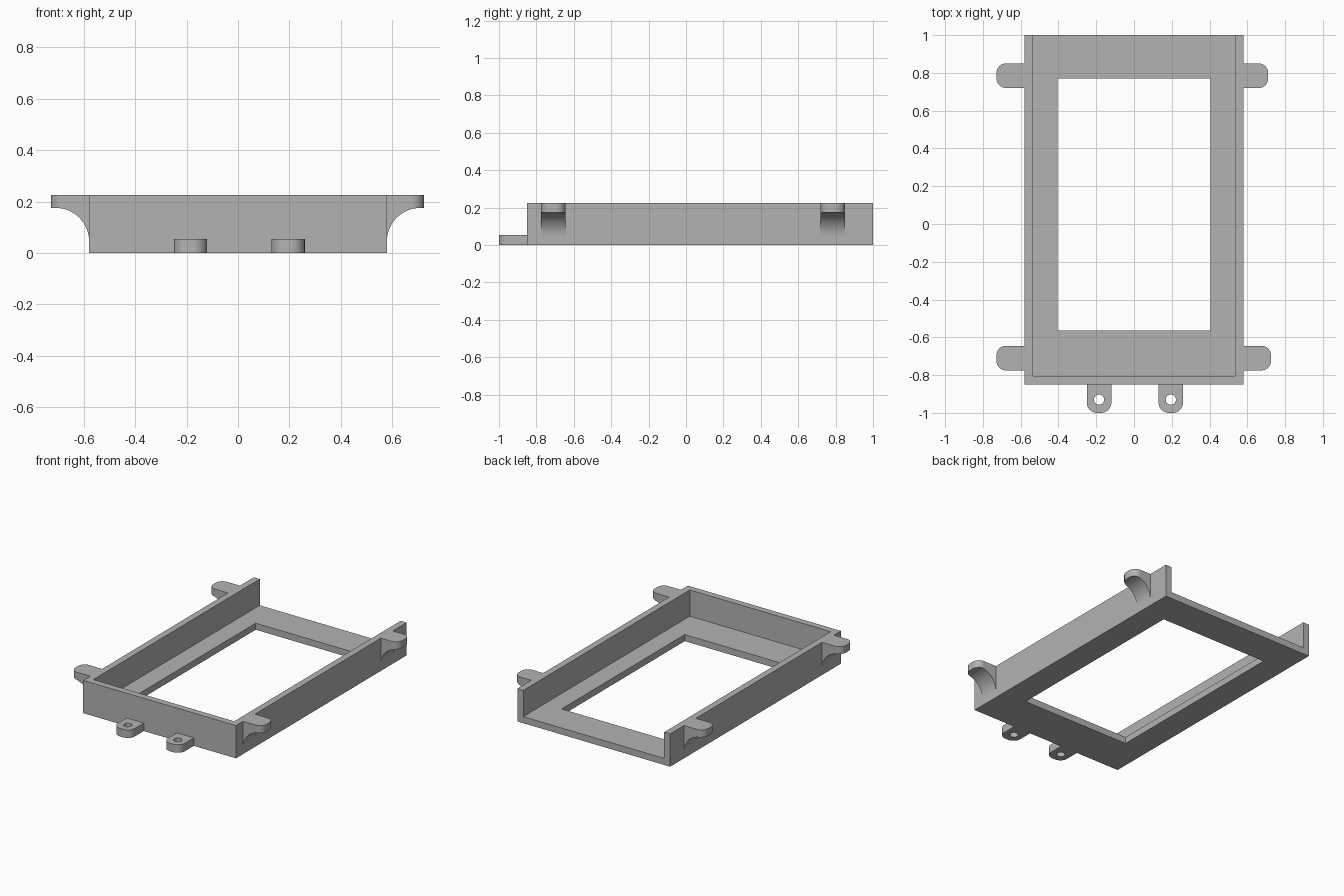
import bpy, bmesh, math

cube = bpy.data.objects.get("Cube")
if cube:
    bpy.data.objects.remove(cube, do_unlink=True)

grey = bpy.data.materials.new("plain grey")
grey.use_nodes = True
GREY = (0.45, 0.45, 0.45, 1)
grey.diffuse_color = GREY
grey.node_tree.nodes["Principled BSDF"].inputs["Base Color"].default_value = GREY

HALF_W, FRONT, BACK, TOP = 0.58, -0.85, 1.0, 0.225
WALL = 0.045


def finish(name, bm):
    bmesh.ops.recalc_face_normals(bm, faces=bm.faces)
    mesh = bpy.data.meshes.new(name)
    bm.to_mesh(mesh)
    bm.free()
    mesh.materials.append(grey)
    obj = bpy.data.objects.new(name, mesh)
    bpy.context.collection.objects.link(obj)
    return obj


def select_only(obj):
    bpy.ops.object.select_all(action='DESELECT')
    obj.select_set(True)
    bpy.context.view_layer.objects.active = obj


def smooth(obj):
    select_only(obj)
    bpy.ops.object.shade_smooth_by_angle(angle=math.radians(30))


def box(name, x, y, z):
    bm = bmesh.new()
    bmesh.ops.create_cube(bm, size=1)
    for v in bm.verts:
        for axis, (lo, hi) in enumerate((x, y, z)):
            v.co[axis] = hi if v.co[axis] > 0 else lo
    return finish(name, bm)


def cut(target, cutter):
    cutter.hide_render = True
    mod = target.modifiers.new("cut", 'BOOLEAN')
    mod.operation, mod.solver, mod.object = 'DIFFERENCE', 'EXACT', cutter
    select_only(target)
    bpy.ops.object.modifier_apply(modifier=mod.name)
    bpy.data.objects.remove(cutter, do_unlink=True)


# Tray: front and side walls, open back, window through the floor
tray = box("tray_body", (-HALF_W, HALF_W), (FRONT, BACK), (0, TOP))
cut(tray, box("cavity_cutter", (WALL - HALF_W, HALF_W - WALL), (FRONT + WALL, BACK + 1), (WALL, 1)))
cut(tray, box("window_cutter", (-0.405, 0.405), (-0.565, 0.77), (-1, 1)))


# Side tabs: rounded end, concave fillet below, lofted outward from the wall
def side_tab(name, side, y, length):
    arc, corner, half, steps = 0.13, 0.05, 0.065, 40
    under = 0.175
    bm = bmesh.new()
    rings = []
    for i in range(steps + 1):
        d = length * (1 - math.cos(math.pi * i / steps)) / 2
        low = under - arc + math.sqrt(max(arc ** 2 - max(arc - d, 0) ** 2, 0))
        over = max(d - (length - corner), 0)
        w = half - corner + math.sqrt(max(corner ** 2 - over ** 2, 0))
        x = side * (HALF_W + d)
        rings.append([bm.verts.new(p) for p in
                      ((x, y - w, low), (x, y + w, low), (x, y + w, TOP), (x, y - w, TOP))])
    for a, b in zip(rings, rings[1:]):
        for k in range(4):
            n = (k + 1) % 4
            bm.faces.new((a[k], a[n], b[n], b[k]))
    bm.faces.new(rings[0])
    bm.faces.new(rings[-1])
    smooth(finish(name, bm))


side_tab("front_left_tab", 1, -0.71, 0.145)
side_tab("front_right_tab", -1, -0.71, 0.148)
side_tab("back_left_tab", 1, 0.785, 0.13)
side_tab("back_right_tab", -1, 0.785, 0.148)


# Front lugs: rounded plates with a screw hole
def lug(name, x):
    half, corner, height, end = 0.065, 0.055, 0.055, -1.0
    bm = bmesh.new()
    outline = [(x + half, FRONT), (x - half, FRONT)]
    for side, start in ((-1, math.pi), (1, 1.5 * math.pi)):
        for i in range(13):
            a = start + i / 12 * math.pi / 2
            outline.append((x + side * (half - corner) + corner * math.cos(a),
                            end + corner + corner * math.sin(a)))
    base = bm.faces.new([bm.verts.new((px, py, 0)) for px, py in outline])
    top = bmesh.ops.extrude_face_region(bm, geom=[base])["geom"]
    for v in top:
        if isinstance(v, bmesh.types.BMVert):
            v.co.z = height
    obj = finish(name, bm)
    hole = bmesh.new()
    bmesh.ops.create_cone(hole, cap_ends=True, segments=32, radius1=0.027, radius2=0.027, depth=1)
    bmesh.ops.translate(hole, verts=hole.verts, vec=(x, -0.93, 0))
    cut(obj, finish("hole_cutter", hole))
    smooth(obj)


lug("right_front_lug", -0.185)
lug("left_front_lug", 0.195)
